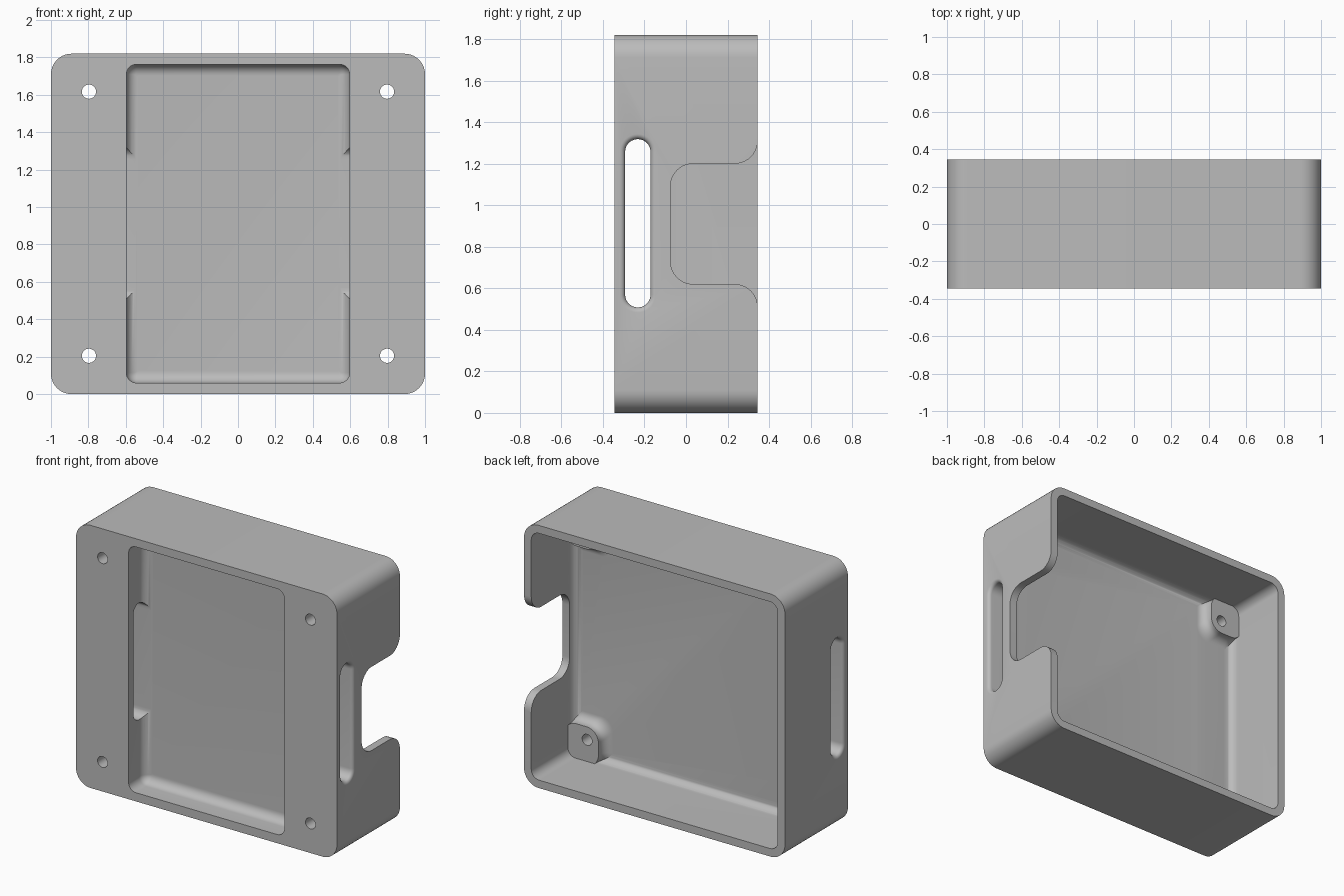
import bpy, bmesh, math

if "Cube" in bpy.data.objects:
    bpy.data.objects.remove(bpy.data.objects["Cube"])

SEG = 10  # segments per rounded corner

grey = bpy.data.materials.new("light_grey")
grey.diffuse_color = (0.5, 0.5, 0.5, 1)
grey.use_nodes = True
grey.node_tree.nodes["Principled BSDF"].inputs["Base Color"].default_value = grey.diffuse_color


def rounded(a0, a1, b0, b1, r):
    """Rounded rectangle as a list of 2D points."""
    pts = []
    corners = [(a1 - r, b1 - r), (a0 + r, b1 - r), (a0 + r, b0 + r), (a1 - r, b0 + r)]
    for q, (ca, cb) in enumerate(corners):
        for i in range(SEG + 1):
            t = math.pi / 2 * (q + i / SEG)
            pts.append((ca + r * math.cos(t), cb + r * math.sin(t)))
    return pts


def loft(name, axis, rings):
    """Closed solid through (position, 2D outline) rings along x or y."""
    bm = bmesh.new()
    loops = []
    for p, outline in rings:
        loops.append([bm.verts.new((p, a, b) if axis == "x" else (a, p, b))
                      for a, b in outline])
    n = len(loops[0])
    for l0, l1 in zip(loops, loops[1:]):
        for i in range(n):
            j = (i + 1) % n
            bm.faces.new((l0[i], l0[j], l1[j], l1[i]))
    bm.faces.new(loops[0])
    bm.faces.new(loops[-1])
    bmesh.ops.remove_doubles(bm, verts=bm.verts[:], dist=1e-5)
    bmesh.ops.recalc_face_normals(bm, faces=bm.faces[:])
    me = bpy.data.meshes.new(name)
    bm.to_mesh(me)
    bm.free()
    me.materials.append(grey)
    ob = bpy.data.objects.new(name, me)
    bpy.context.collection.objects.link(ob)
    return ob


def combine(target, tool, op):
    """Apply a boolean and drop the tool object."""
    mod = target.modifiers.new(op, "BOOLEAN")
    mod.operation = op
    mod.solver = "EXACT"
    mod.object = tool
    bpy.context.view_layer.objects.active = target
    bpy.ops.object.modifier_apply(modifier=mod.name)
    bpy.data.objects.remove(tool)


def fillet(f, steps=8):
    """(height, inset) pairs of a quarter round, from wall to floor."""
    return [(f * math.sin(t), f * (1 - math.cos(t)))
            for t in (math.pi / 2 * i / steps for i in range(steps + 1))]


def pocket(name, y_open, y_floor, a0, a1, b0, b1, r, f):
    """Cutter with rounded corners and a filleted floor."""
    s = 1 if y_floor > y_open else -1
    rings = [(y_open - s * 0.1, rounded(a0, a1, b0, b1, r))]
    for h, i in fillet(f):
        rings.append((y_floor - s * (f - h),
                      rounded(a0 + i, a1 - i, b0 + i, b1 - i, max(r - i, 0.008))))
    return loft(name, "y", rings)


H, D = 1.82, 0.345          # height, half depth
WALL = 0.055

# Outer body
body = loft("case_body", "y", [(y, rounded(-1, 1, 0, H, 0.11)) for y in (-D, D)])

# Open cavity at the back and shallow recess at the front
combine(body, pocket("cavity", D, -0.13, -1 + WALL, 1 - WALL, WALL, H - WALL,
                     0.06, 0.06), "DIFFERENCE")
combine(body, pocket("recess", -D, -0.17, -0.597, 0.597, 0.06, 1.763,
                     0.055, 0.06), "DIFFERENCE")

# Corner screw bosses, flared where they meet the cavity floor
for sx in (-1, 1):
    for top in (False, True):
        rings = []
        for y, g in [(-0.15, 0.06)] + [(-0.13 + i, 0.06 - h) for h, i in fillet(0.06)] \
                + [(-0.055, 0)]:
            o = rounded(0.71 - g, 0.97, 0.03, 0.295 + g, 0.09)
            rings.append((y, [(sx * a, H - b if top else b) for a, b in o]))
        combine(body, loft("boss", "y", rings), "UNION")

# Screw holes
for x in (-0.797, 0.797):
    for z in (0.205, 1.617):
        r = 0.038
        hole = rounded(x - r, x + r, z - r, z + r, r)
        combine(body, loft("hole", "y", [(-0.5, hole), (0.5, hole)]), "DIFFERENCE")

# Strap slot through both sides, rounded over at the outer faces
F = 0.025
half = [(1.05, F)] + [(1 - h, F - i) for h, i in
                      [(F - F * math.cos(t), F * math.sin(t))
                       for t in (math.pi / 2 * k / 5 for k in range(6))]]
half = [(1.05, F)] + [(1 - F + F * math.sin(t), F - F * math.cos(t))
                      for t in (math.pi / 2 * k / 5 for k in range(5, -1, -1))]
half[0] = (1.05, F)
stations = [(-x, g) for x, g in half] + half[::-1]
slot = [(x, rounded(-0.293 - g, -0.171 + g, 0.508 - g, 1.318 + g, 0.0609 + g))
        for x, g in stations]
combine(body, loft("slot", "x", slot), "DIFFERENCE")


# Cable notch in the right wall, with rounded corners and flared mouth
def arc(cy, cz, r, t0, t1):
    return [(cy + r * math.cos(math.radians(t0 + (t1 - t0) * i / SEG)),
             cz + r * math.sin(math.radians(t0 + (t1 - t0) * i / SEG)))
            for i in range(SEG + 1)]


R = 0.11
outline = ([(D + 0.1, 1.2 + R)] + arc(D - R, 1.2 + R, R, 0, -90)
           + arc(-0.075 + R, 1.2 - R, R, 90, 180)
           + arc(-0.075 + R, 0.62 + R, R, 180, 270)
           + arc(D - R, 0.62 - R, R, 90, 0) + [(D + 0.1, 0.62 - R)])
combine(body, loft("notch", "x", [(0.8, outline), (1.1, outline)]), "DIFFERENCE")

# Smooth the rounded areas, keep the edges sharp
bpy.ops.object.select_all(action="DESELECT")
body.select_set(True)
bpy.context.view_layer.objects.active = body
bpy.ops.object.shade_smooth_by_angle(angle=math.radians(30))
